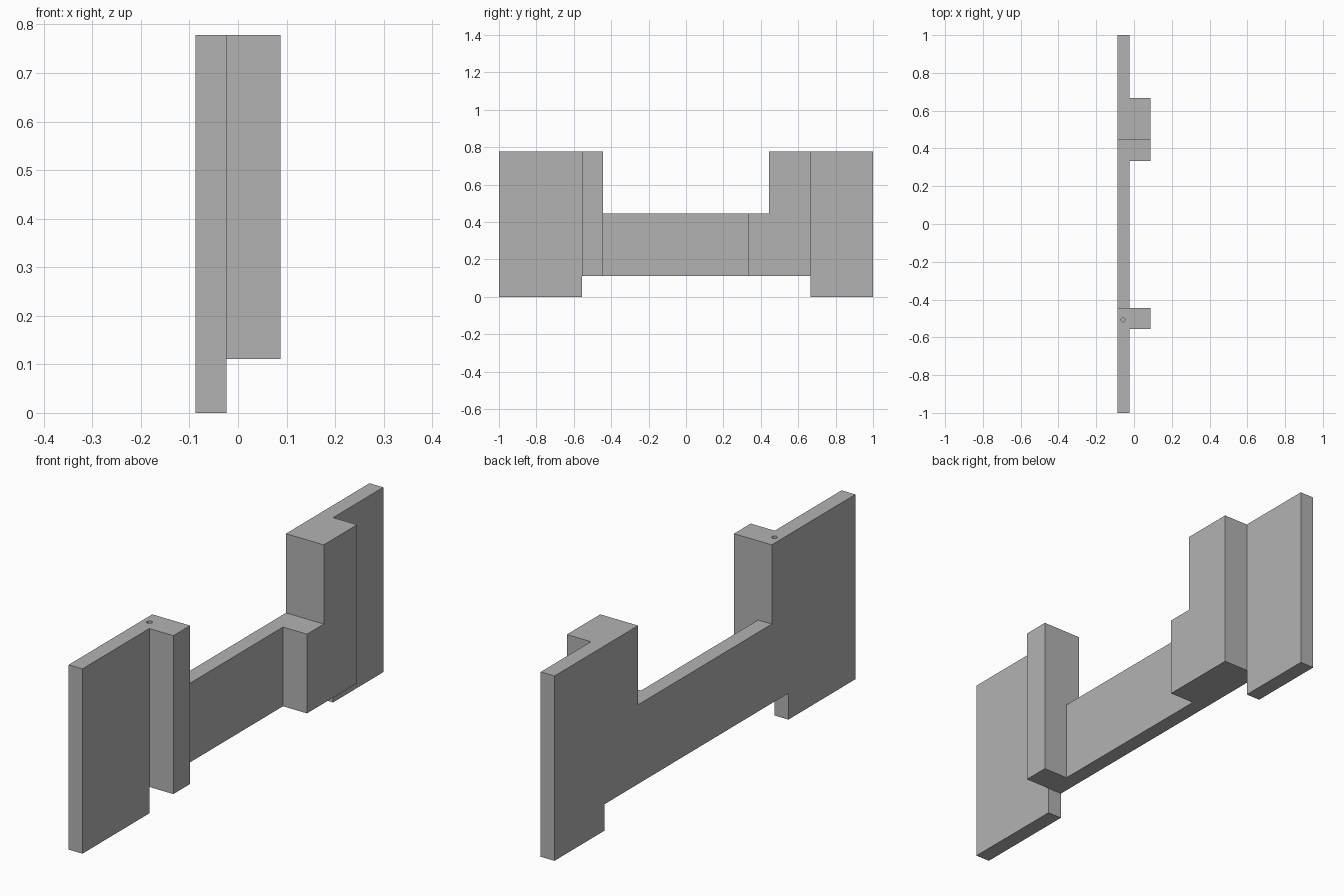
import bpy
import bmesh
from mathutils import Matrix, Vector

if "Cube" in bpy.data.objects:
    bpy.data.objects.remove(bpy.data.objects["Cube"], do_unlink=True)

U = 1 / 9                      # module that the side profiles are drawn in
X_BACK, X_FACE, X_FRONT = -0.088, -0.024, 0.088

grey = bpy.data.materials.new("plain grey")
grey.diffuse_color = (0.45, 0.45, 0.45, 1)
grey.use_nodes = True
grey.node_tree.nodes["Principled BSDF"].inputs["Base Color"].default_value = (0.45, 0.45, 0.45, 1)


def add_object(name, bm):
    bmesh.ops.recalc_face_normals(bm, faces=bm.faces)
    mesh = bpy.data.meshes.new(name)
    bm.to_mesh(mesh)
    bm.free()
    mesh.materials.append(grey)
    obj = bpy.data.objects.new(name, mesh)
    bpy.context.collection.objects.link(obj)
    return obj


def extrude_profile(name, profile, x0, x1):
    """Side profile in (y, z) modules, extruded from x0 to x1."""
    bm = bmesh.new()
    face = bm.faces.new([bm.verts.new((x0, y * U, z * U)) for y, z in profile])
    new = bmesh.ops.extrude_face_region(bm, geom=[face])["geom"]
    verts = [v for v in new if isinstance(v, bmesh.types.BMVert)]
    bmesh.ops.translate(bm, verts=verts, vec=(x1 - x0, 0, 0))
    return add_object(name, bm)


def combine(target, tool, operation):
    mod = target.modifiers.new(operation.lower(), 'BOOLEAN')
    mod.operation, mod.solver, mod.object = operation, 'EXACT', tool
    bpy.context.view_layer.objects.active = target
    bpy.ops.object.modifier_apply(modifier=mod.name)
    bpy.data.objects.remove(tool, do_unlink=True)


# Thin side plate: two tall end panels joined by a low beam
frame = extrude_profile("side_frame", [
    (-9, 0), (-5, 0), (-5, 1), (6, 1), (6, 0), (9, 0),
    (9, 7), (4, 7), (4, 4), (-4, 4), (-4, 7), (-9, 7)], X_BACK, X_FACE)

# Front post and stepped rear post on the plate's face
front_post = extrude_profile("front_post", [(-5, 1), (-4, 1), (-4, 7), (-5, 7)],
                             X_FACE, X_FRONT)
rear_post = extrude_profile("rear_post", [(3, 1), (6, 1), (6, 7), (4, 7), (4, 4), (3, 4)],
                            X_FACE, X_FRONT)
combine(frame, front_post, 'UNION')
combine(frame, rear_post, 'UNION')

# Small blind pin hole in the top of the front panel
bm = bmesh.new()
bmesh.ops.create_cone(bm, cap_ends=True, segments=24, radius1=0.011, radius2=0.011, depth=0.4,
                      matrix=Matrix.Translation(Vector((-0.057, -0.507, 7 * U))))
pin = add_object("pin_hole_cutter", bm)
pin.hide_render = True
combine(frame, pin, 'DIFFERENCE')

# Merge coplanar faces left by the joins
bm = bmesh.new()
bm.from_mesh(frame.data)
bmesh.ops.remove_doubles(bm, verts=bm.verts, dist=0.0001)
bmesh.ops.dissolve_limit(bm, angle_limit=0.02, verts=bm.verts, edges=bm.edges)
bm.to_mesh(frame.data)
bm.free()
